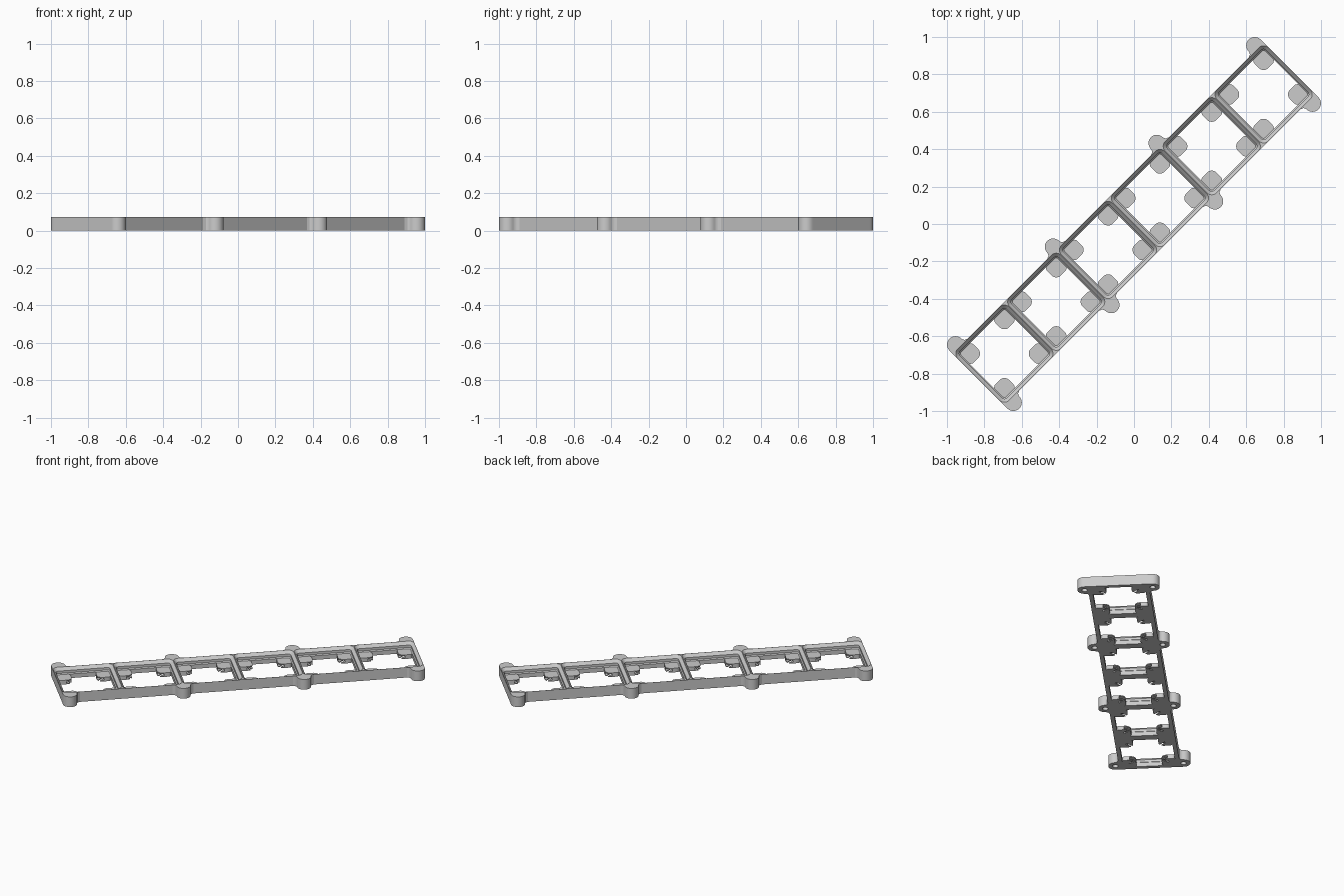
import bpy, bmesh, math

if "Cube" in bpy.data.objects:
    bpy.data.objects.remove(bpy.data.objects["Cube"])

MM = 0.392 / 42            # one cell is 42 units wide
PITCH = 0.392
HALF = PITCH / 2
LENGTH = 3 * PITCH         # half length of the tray
TOP = 0.072                # overall height
LEDGE = 0.029              # top of the corner pads
TURN = math.radians(45)

grey = bpy.data.materials.new("grey plastic")
grey.diffuse_color = (0.6, 0.6, 0.6, 1)
grey.use_nodes = True
grey.node_tree.nodes["Principled BSDF"].inputs["Base Color"].default_value = grey.diffuse_color


def arc(cx, cy, r, a0, a1, n):
    return [(cx + r * math.cos(math.radians(a0 + (a1 - a0) * i / n)),
             cy + r * math.sin(math.radians(a0 + (a1 - a0) * i / n))) for i in range(n + 1)]


def rounded_square(half, r, cx=0.0):
    k = half - r
    pts = []
    for i, (sx, sy) in enumerate(((1, 1), (-1, 1), (-1, -1), (1, -1))):
        pts += arc(cx + sx * k, sy * k, r, 90 * i, 90 * i + 90, 6)
    return pts


def loft(bm, sections):
    """Closed solid through (outline, z) sections."""
    rings = [[bm.verts.new((x, y, z)) for x, y in pts] for pts, z in sections]
    n = len(rings[0])
    for a, b in zip(rings, rings[1:]):
        for i in range(n):
            j = (i + 1) % n
            bm.faces.new((a[i], a[j], b[j], b[i]))
    bm.faces.new(rings[0][::-1])
    bm.faces.new(rings[-1])


def make(name, solids):
    bm = bmesh.new()
    for s in solids:
        loft(bm, s)
    bmesh.ops.recalc_face_normals(bm, faces=bm.faces)
    me = bpy.data.meshes.new(name)
    bm.to_mesh(me)
    bm.free()
    me.materials.append(grey)
    ob = bpy.data.objects.new(name, me)
    bpy.context.collection.objects.link(ob)
    return ob


def cut(ob, cutter):
    mod = ob.modifiers.new("cut", 'BOOLEAN')
    mod.operation = 'DIFFERENCE'
    mod.solver = 'EXACT'
    mod.object = cutter
    bpy.context.view_layer.update()
    dg = bpy.context.evaluated_depsgraph_get()
    me = bpy.data.meshes.new_from_object(ob.evaluated_get(dg))
    ob.modifiers.clear()
    ob.data = me
    bpy.data.objects.remove(cutter)


def smooth(ob):
    bpy.ops.object.select_all(action='DESELECT')
    ob.select_set(True)
    bpy.context.view_layer.objects.active = ob
    bpy.ops.object.shade_smooth_by_angle(angle=math.radians(30))


# Frame: long bar with six stepped, chamfered openings
bar = [(-LENGTH, -HALF), (LENGTH, -HALF), (LENGTH, HALF), (-LENGTH, HALF)]
frame = make("frame", [[(bar, 0), (bar, TOP)]])
centres = [(i - 2.5) * PITCH for i in range(6)]
profile = [(18.15, 1.15, -0.02), (18.15, 1.15, LEDGE), (18.85, 1.85, LEDGE + 0.7 * MM),
           (18.85, 1.85, LEDGE + 2.5 * MM), (20.84, 3.9, TOP), (20.84, 3.9, TOP + 0.02)]
openings = make("opening_cutter", [[(rounded_square(h * MM, r * MM, c), z) for h, r, z in profile]
                                   for c in centres])
cut(frame, openings)
smooth(frame)
frame.rotation_euler.z = TURN

# Screw tabs along both long sides, with blind holes underneath
TAB_R, TAB_V = 0.045, 0.219
for side, label in ((1, "left"), (-1, "right")):
    for n, u in enumerate((-1.131, -PITCH, PITCH, 1.131)):
        pts = [(0.068, HALF), (0.053, HALF + 0.006), (0.047, HALF + 0.014)]
        pts += arc(0, TAB_V, TAB_R, 0, 180, 16)
        pts += [(-0.047, HALF + 0.014), (-0.053, HALF + 0.006), (-0.068, HALF)]
        pts = [(max(-LENGTH, min(LENGTH, u + x)), side * y) for x, y in pts]
        # drop the flare points that collapse on the flush end
        pts = [p for i, p in enumerate(pts) if math.dist(p, pts[i - 1]) > 1e-5]
        tab = make(f"screw_tab_{label}_{n + 1}", [[(pts, 0), (pts, TOP)]])
        ring = arc(u, side * TAB_V, 0.018, 0, 345, 23)
        cut(tab, make("hole_cutter", [[(ring, -0.02), (ring, 0.05)]]))
        smooth(tab)
        tab.rotation_euler.z = TURN

# Corner pad: rounded block with a side pocket and a slit underneath
A, B, R = 0.082, 0.174, 0.025
outline = arc(A + 0.035, A + 0.035, 0.035, 180, 270, 8)
outline += arc(B - R, A + R, R, 270, 360, 6) + [(B, B)] + arc(A + R, B - R, R, 90, 180, 6)
pad = make("corner_pad", [[(outline, 0), (outline, LEDGE)]])
M, D = 13 * MM, math.sqrt(0.5)


def slot(r):
    pts = arc(M, M, r, -45, 135, 14)
    back = 0.08
    return pts + [(M - D * (back + r), M - D * (back - r)), (M - D * (back - r), M - D * (back + r))]


cut(pad, make("pocket_cutter", [[(slot(0.028), 0.006), (slot(0.028), 0.022)]]))
cut(pad, make("slit_cutter", [[(slot(0.007), -0.01), (slot(0.007), 0.012)]]))
smooth(pad)

# Four pads in every cell
for i, c in enumerate(centres):
    for k in range(4):
        ob = pad if i == k == 0 else bpy.data.objects.new(f"corner_pad_{i + 1}_{k + 1}", pad.data)
        if ob is not pad:
            bpy.context.collection.objects.link(ob)
        ob.location = (c * math.cos(TURN), c * math.sin(TURN), 0)
        ob.rotation_euler.z = TURN + k * math.pi / 2
